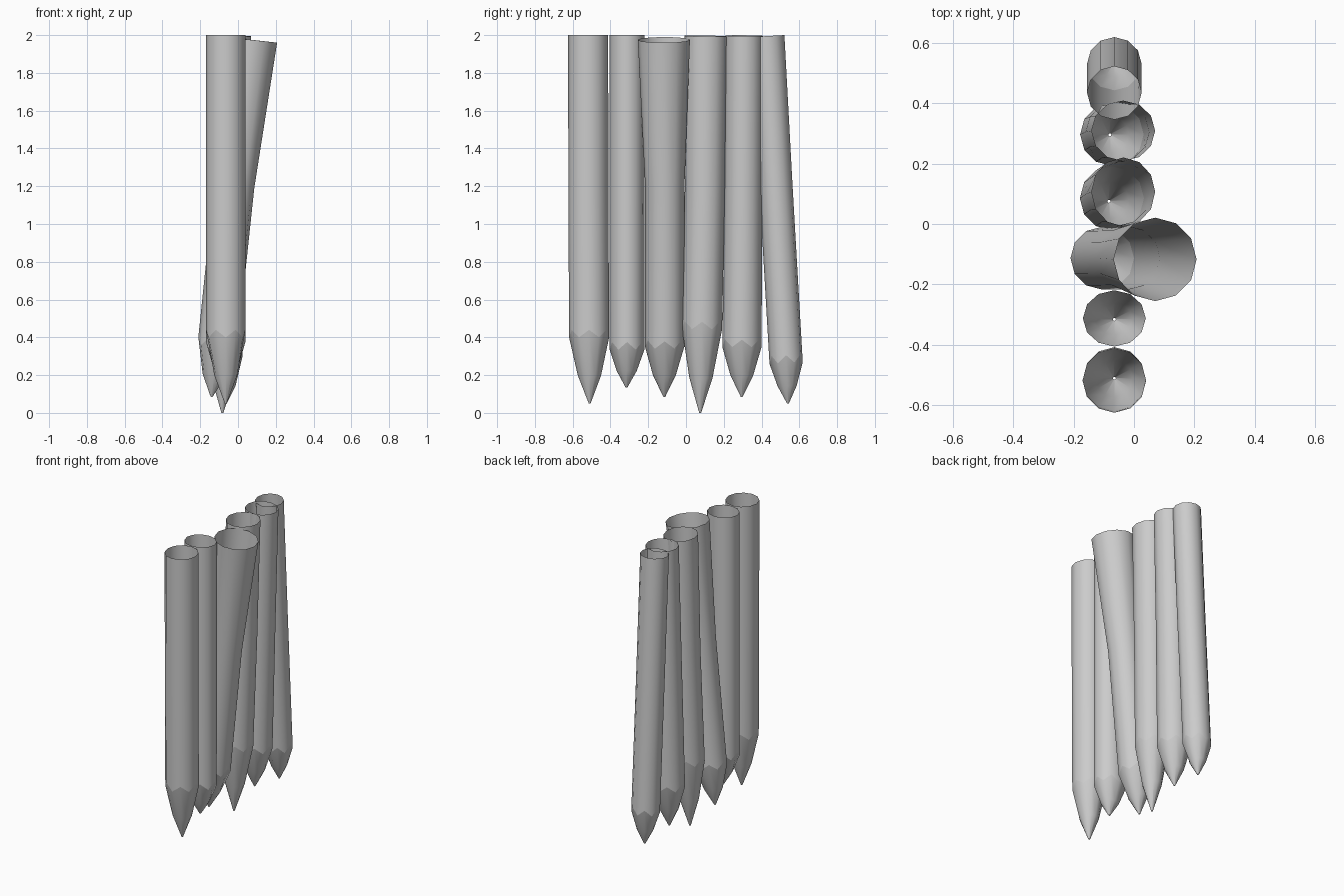
import bpy, bmesh, math

SIDES = 12


def stake(name, top, waist, shoulder, tip):
    """Open-topped log; top / waist / shoulder = (x, y, z, rx, ry), tip = (x, y, z)."""
    # lean of the log tilts its rings
    dz = top[2] - shoulder[2]
    sx, sy = (top[0] - shoulder[0]) / dz, (top[1] - shoulder[1]) / dz
    # bulged point: ring part way between tip and shoulder
    f = 0.40
    mid = [tip[k] + (shoulder[k] - tip[k]) * f for k in range(3)]
    mid += [shoulder[3] * 0.58, shoulder[4] * 0.58]
    end = list(tip) + [0.005, 0.005]

    bm = bmesh.new()
    rings = []
    for row, (x, y, z, rx, ry) in enumerate((top, waist, shoulder, mid, end)):
        ring = []
        for i in range(SIDES):
            a = 2 * math.pi * i / SIDES
            dx, dy = rx * math.cos(a), ry * math.sin(a)
            zig = (0.02 if i % 2 == 0 else -0.02) if row == 2 else 0
            ring.append(bm.verts.new((x + dx, y + dy, z - sx * dx - sy * dy + zig)))
        rings.append(ring)
    for r, (up, low) in enumerate(zip(rings, rings[1:])):
        for i in range(SIDES):
            j = (i + 1) % SIDES
            bm.faces.new((up[i], low[i], low[j], up[j])).smooth = True
    # crisp line where the carved point starts
    for i in range(SIDES):
        bm.edges.get((rings[2][i], rings[2][(i + 1) % SIDES])).smooth = False
    me = bpy.data.meshes.new(name)
    bm.to_mesh(me)
    bm.free()
    ob = bpy.data.objects.new(name, me)
    bpy.context.collection.objects.link(ob)


# Row of stakes, front to back
stake("stake_front", (-0.065, -0.518, 2.0, 0.105, 0.106), (-0.065, -0.517, 1.2, 0.105, 0.106),
      (-0.065, -0.513, 0.42, 0.104, 0.106), (-0.065, -0.51, 0.05))
stake("stake_second", (-0.065, -0.312, 2.0, 0.104, 0.093), (-0.065, -0.312, 1.2, 0.104, 0.093),
      (-0.065, -0.312, 0.355, 0.104, 0.092), (-0.065, -0.315, 0.135))
stake("stake_leaning", (0.07, -0.117, 1.975, 0.137, 0.138), (-0.02, -0.112, 1.2, 0.106, 0.104),
      (-0.105, -0.113, 0.37, 0.105, 0.104), (-0.14, -0.115, 0.085))
stake("stake_fourth", (-0.035, 0.106, 1.995, 0.105, 0.114), (-0.052, 0.1, 1.2, 0.105, 0.106),
      (-0.073, 0.085, 0.465, 0.106, 0.106), (-0.083, 0.075, 0.0))
stake("stake_fifth", (-0.035, 0.308, 1.997, 0.105, 0.1), (-0.055, 0.304, 1.2, 0.105, 0.1),
      (-0.073, 0.296, 0.37, 0.105, 0.104), (-0.08, 0.295, 0.085))
stake("stake_back", (-0.065, 0.433, 1.995, 0.09, 0.088), (-0.065, 0.476, 1.2, 0.09, 0.088),
      (-0.065, 0.53, 0.285, 0.09, 0.088), (-0.065, 0.54, 0.05))
